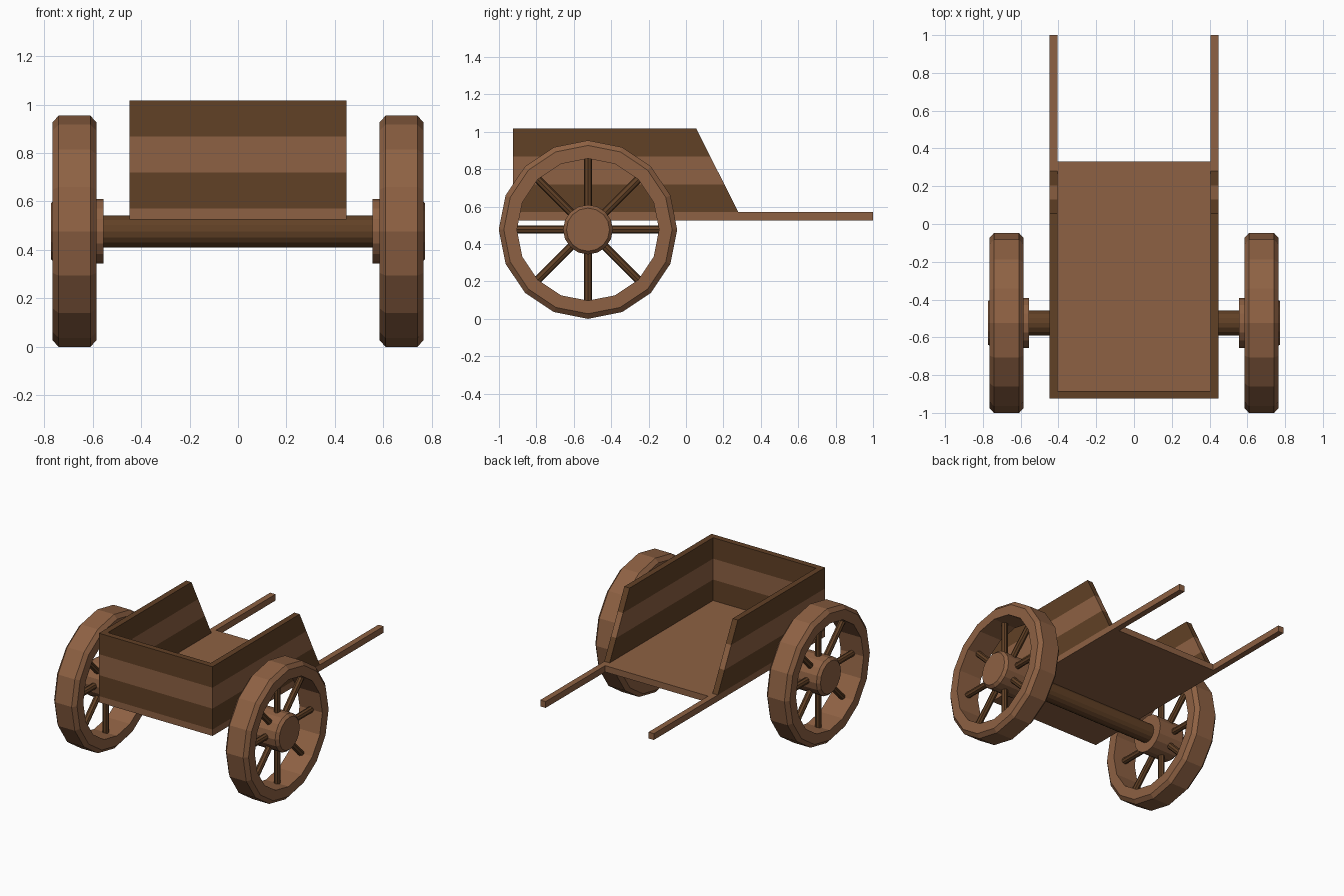
import bpy, bmesh
from math import pi, sin, cos
from mathutils import Matrix

if "Cube" in bpy.data.objects:
    bpy.data.objects.remove(bpy.data.objects["Cube"])

CY, CZ = -0.524, 0.477   # wheel centre


def material(name, rgb):
    m = bpy.data.materials.new(name)
    m.diffuse_color = (*rgb, 1)
    m.use_nodes = True
    m.node_tree.nodes["Principled BSDF"].inputs["Base Color"].default_value = m.diffuse_color
    return m


LIGHT = material("light_wood", (0.27, 0.12, 0.056))
DARK = material("dark_wood", (0.12, 0.052, 0.019))


def finish(bm, name, mat, mirror=False):
    bmesh.ops.recalc_face_normals(bm, faces=bm.faces)
    me = bpy.data.meshes.new(name)
    bm.to_mesh(me)
    bm.free()
    me.materials.append(mat)
    ob = bpy.data.objects.new(name, me)
    bpy.context.collection.objects.link(ob)
    if mirror:
        ob.modifiers.new("Mirror", 'MIRROR').use_axis = (True, False, False)
    return ob


def lathe(name, profile, sides, mat, ring=False, mirror=True):
    """Revolve (x, radius) points about the axle line; ring closes the profile, else ends are capped."""
    bm = bmesh.new()
    loops = [[bm.verts.new((x, CY + r * sin(2 * pi * i / sides), CZ + r * cos(2 * pi * i / sides)))
              for i in range(sides)] for x, r in profile]
    pairs = list(zip(loops, loops[1:]))
    if ring:
        pairs.append((loops[-1], loops[0]))
    else:
        bm.faces.new(loops[0])
        bm.faces.new(loops[-1])
    for a, b in pairs:
        for i in range(sides):
            j = (i + 1) % sides
            bm.faces.new((a[i], a[j], b[j], b[i]))
    return finish(bm, name, mat, mirror)


# Wheels: chamfered rims, hubs and eight spokes each, mirrored across x
lathe("wheel_rims", [(0.585, 0.38), (0.585, 0.45), (0.609, 0.477), (0.741, 0.477),
                     (0.765, 0.45), (0.765, 0.38)], 16, LIGHT, ring=True)
lathe("wheel_hubs", [(0.555, 0.133), (0.752, 0.133), (0.772, 0.115)], 16, LIGHT)
bm = bmesh.new()
for k in range(8):
    mat = (Matrix.Translation((0.675, CY, CZ)) @ Matrix.Rotation(k * pi / 4, 4, 'X')
           @ Matrix.Translation((0, 0, 0.245)))
    bmesh.ops.create_cone(bm, cap_ends=True, segments=8, radius1=0.022, radius2=0.022,
                          depth=0.29, matrix=mat)
finish(bm, "wheel_spokes", DARK, mirror=True)

# Axle
lathe("axle", [(-0.6, 0.066), (0.6, 0.066)], 16, DARK, mirror=False)

# Floor with the two pulling shafts, one outline extruded
W, T, FRONT = 0.447, 0.042, -0.925
Z0, Z1, Z2 = 0.525, 0.57, 1.017
half = [(W, FRONT), (W, 1.0), (W - T, 1.0), (W - T, 0.33)]
outline = half + [(-x, y) for x, y in reversed(half)]
bm = bmesh.new()
face = bm.faces.new([bm.verts.new((x, y, Z0)) for x, y in outline])
ext = bmesh.ops.extrude_face_region(bm, geom=[face], use_keep_orig=True)
bmesh.ops.translate(bm, vec=(0, 0, Z1 - Z0),
                    verts=[v for v in ext["geom"] if isinstance(v, bmesh.types.BMVert)])
finish(bm, "floor_and_shafts", LIGHT)

# Three courses of side boards: mitred U shape with sloping open ends
H = (Z2 - Z1) / 3


def tip(z):
    return 0.28 + (0.055 - 0.28) * (z - Z1) / (Z2 - Z1)


for k, (name, mat) in enumerate([("lower_boards", DARK), ("middle_boards", LIGHT),
                                 ("upper_boards", DARK)]):
    lo, hi = Z1 + k * H, Z1 + (k + 1) * H
    bm = bmesh.new()
    rings = []
    for s, at_tip in [(1, True), (1, False), (-1, False), (-1, True)]:
        ring = []
        for inset, z in [(0, lo), (0, hi), (T, hi), (T, lo)]:
            y = tip(z) if at_tip else FRONT + inset
            ring.append(bm.verts.new((s * (W - inset), y, z)))
        rings.append(ring)
    for a, b in zip(rings, rings[1:]):
        for i in range(4):
            j = (i + 1) % 4
            bm.faces.new((a[i], a[j], b[j], b[i]))
    bm.faces.new(rings[0])
    bm.faces.new(rings[-1])
    finish(bm, name, mat)
